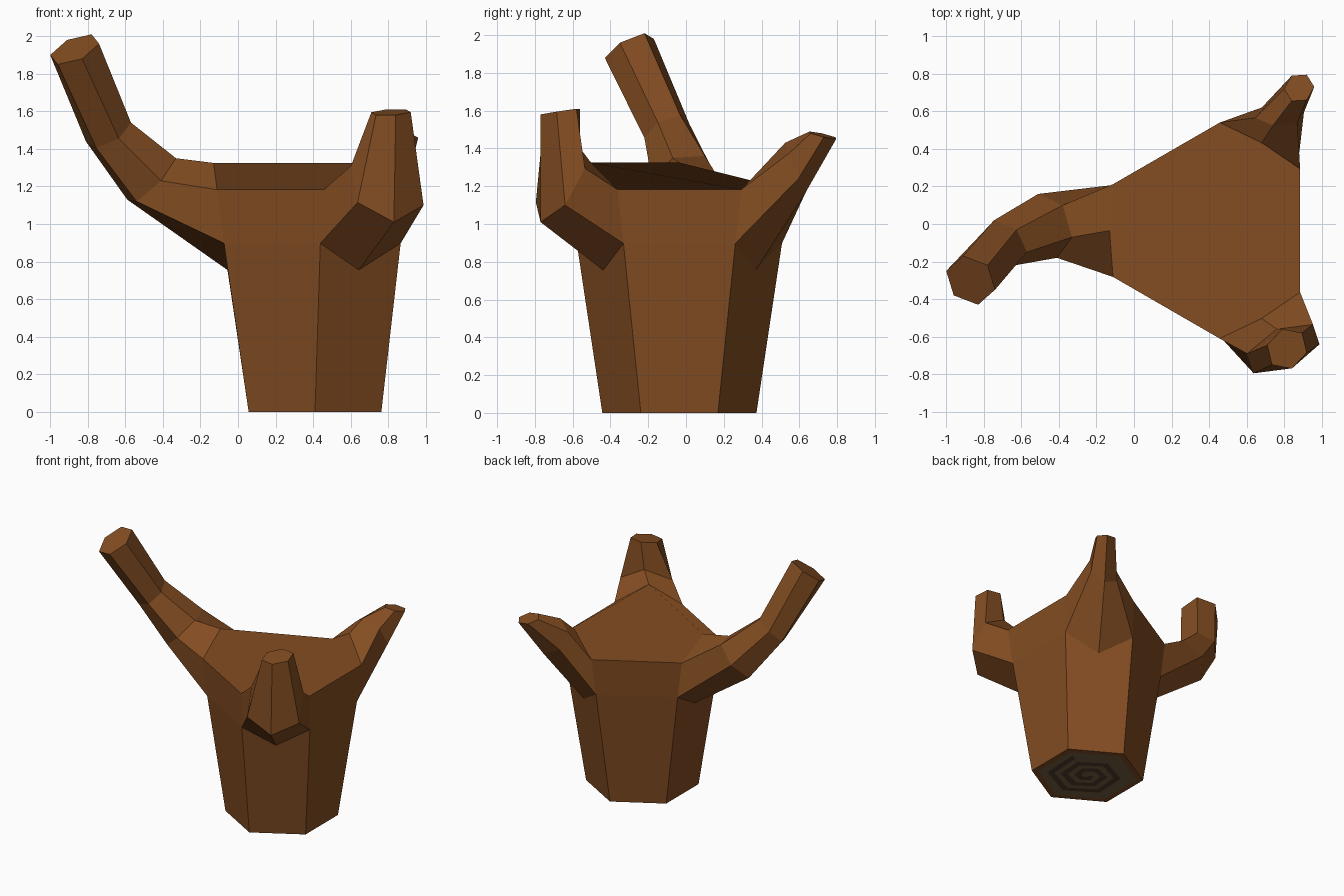
import bpy, bmesh
from math import radians, cos, sin
from mathutils import Vector as V

if "Cube" in bpy.data.objects:
    bpy.data.objects.remove(bpy.data.objects["Cube"])

AXIS = V((0.41, -0.035, 0))


def material(name, rgb):
    m = bpy.data.materials.new(name)
    m.diffuse_color = (*rgb, 1)
    m.use_nodes = True
    m.node_tree.nodes["Principled BSDF"].inputs["Base Color"].default_value = m.diffuse_color
    return m


bark = material("bark", (0.23, 0.075, 0.016))
pale = material("pale_wood", (0.19, 0.12, 0.055))
dark = material("dark_wood", (0.08, 0.042, 0.024))


def finish(bm, name, mat):
    me = bpy.data.meshes.new(name)
    bm.to_mesh(me)
    bm.free()
    me.materials.append(mat)
    ob = bpy.data.objects.new(name, me)
    bpy.context.collection.objects.link(ob)
    return ob


def polar(deg, r, z=0.0):
    return AXIS + V((r * cos(radians(deg)), r * sin(radians(deg)), z))


def hexagon(bm, c, u, v):
    """Six corners from the top corner u and its neighbour v."""
    c, u, v = V(c), V(u), V(v)
    return [bm.verts.new(c + d) for d in (u, v, v - u, -u, -v, u - v)]


# Branches: heading, then (centre, top corner, side corner) for each section
branches = [
    (-60, [((0.795, -0.665, 1.205), (-0.035, 0.105, 0.195), (0.158, 0.13, 0.09)),
           ((0.815, -0.665, 1.595), (-0.025, 0.105, 0.015), (0.08, 0.085, 0.015))]),
    (60, [((0.775, 0.58, 1.30), (-0.035, -0.055, 0.13), (-0.13, -0.015, 0.06)),
          ((0.88, 0.725, 1.47), (-0.04, -0.07, 0.02), (-0.08, -0.005, 0.01))]),
    (180, [((-0.46, -0.01, 1.24), (0.13, -0.06, 0.11), (0.05, -0.17, -0.01)),
           ((-0.69, -0.10, 1.49), (0.12, -0.05, 0.05), (0.055, -0.12, -0.035)),
           ((-0.87, -0.30, 1.93), (0.13, -0.05, 0.03), (0.04, -0.13, -0.05))]),
]

# Stump: six-sided trunk with a branch growing from every other side
bm = bmesh.new()
roots, feet = [], []
for deg, sections in branches:
    out = V((cos(radians(deg)), sin(radians(deg)), 0))
    side = V((-out.y, out.x, 0))
    u = out * 0.037 + V((0, 0, 0.285))
    root = hexagon(bm, AXIS + out * 0.503 + V((0, 0, 1.04)), u, u / 2 + side * 0.247)
    foot = [bm.verts.new(polar(deg + s, 0.408)) for s in (-30, 30)]
    roots.append(root)
    feet.append(foot)
    bm.faces.new((foot[0], foot[1], root[2], root[3], root[4]))
    ring = root
    for sec in sections:
        nxt = hexagon(bm, *sec)
        for k in range(6):
            j = (k + 1) % 6
            bm.faces.new((ring[k], ring[j], nxt[j], nxt[k]))
        ring = nxt
    bm.faces.new(ring)
# Plain sides between the branches
for i in range(3):
    a, b = roots[i], roots[(i + 1) % 3]
    bm.faces.new((feet[i][1], feet[(i + 1) % 3][0], b[4], a[2]))
    bm.faces.new((a[2], b[4], b[5], a[1]))
# Top and underside
bm.faces.new([r[k] for r in roots for k in (5, 0, 1)])
bm.faces.new([v for f in feet for v in f])
bmesh.ops.recalc_face_normals(bm, faces=bm.faces)
finish(bm, "stump", bark)

# Pale cut wood on the underside
bm = bmesh.new()
bm.faces.new([bm.verts.new(polar(30 - 60 * k, 0.36, -0.001)) for k in range(6)])
finish(bm, "cut_wood", pale)

# Dark spiral growth ring
bm = bmesh.new()
prev = None
for k in range(17):
    r = 0.31 - 0.0165 * k
    pair = [bm.verts.new(polar(30 - 60 * k, q, -0.002)) for q in (r, max(r - 0.05, 0.005))]
    if prev:
        bm.faces.new((prev[0], pair[0], pair[1], prev[1]))
    prev = pair
finish(bm, "growth_ring", dark)
